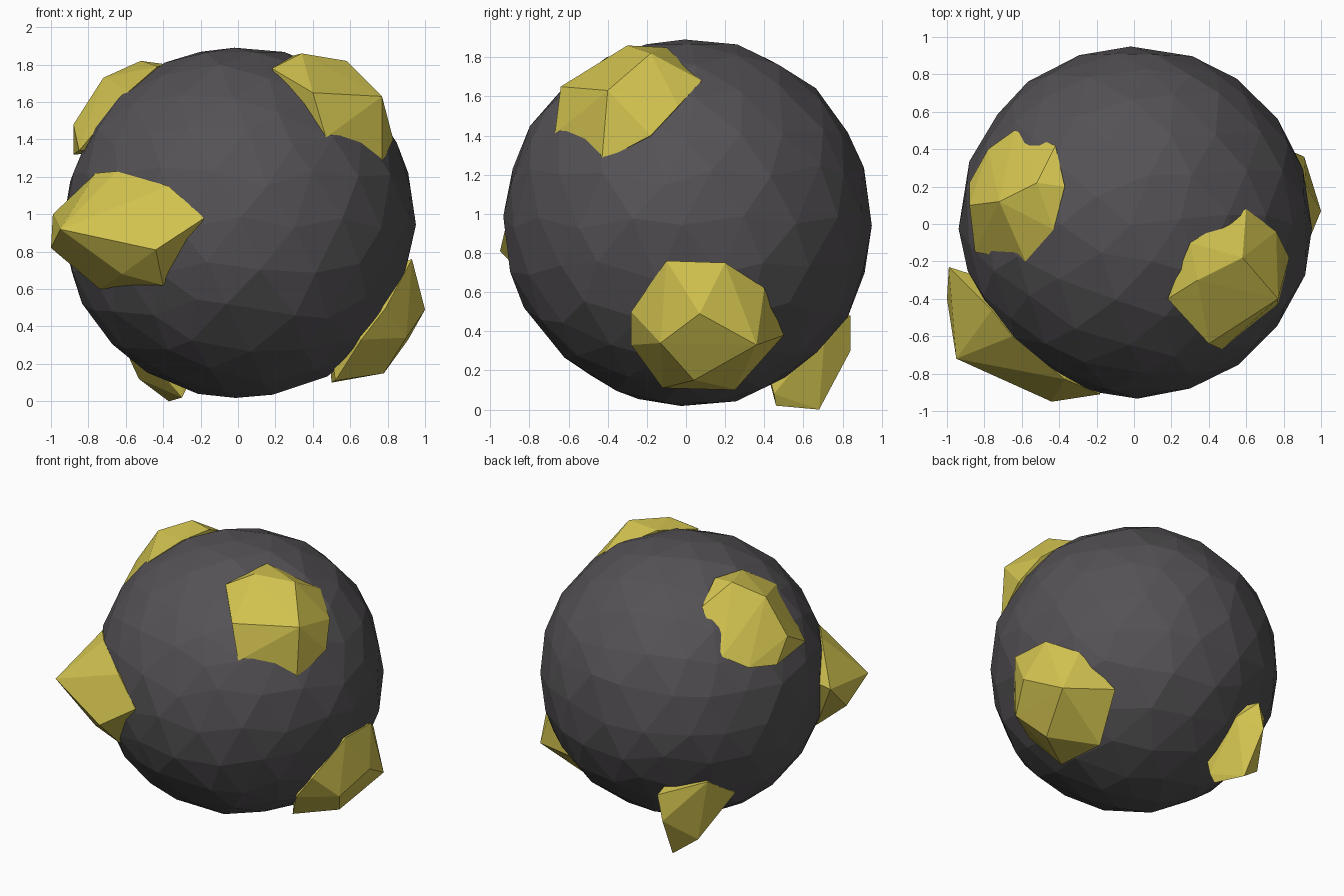
import bpy
import bmesh
import random
from mathutils import Vector

random.seed(4)
if "Cube" in bpy.data.objects:
    bpy.data.objects.remove(bpy.data.objects["Cube"], do_unlink=True)

CENTRE = Vector((0.01, 0.01, 0.955))
RADIUS = 0.945


def make_material(name, colour):
    mat = bpy.data.materials.new(name)
    mat.use_nodes = True
    mat.diffuse_color = colour
    mat.node_tree.nodes["Principled BSDF"].inputs["Base Color"].default_value = colour
    return mat


def make_object(name, bm, mat):
    bmesh.ops.recalc_face_normals(bm, faces=bm.faces)
    mesh = bpy.data.meshes.new(name)
    bm.to_mesh(mesh)
    bm.free()
    mesh.materials.append(mat)
    obj = bpy.data.objects.new(name, mesh)
    bpy.context.collection.objects.link(obj)
    return obj


def make_boulder(name, mat):
    """Faceted ball whose vertices slide a little along its surface."""
    bm = bmesh.new()
    bmesh.ops.create_icosphere(bm, subdivisions=3, radius=RADIUS)
    for vert in bm.verts:
        shift = Vector([random.uniform(-1, 1) for axis in range(3)]) * 0.045
        radius = RADIUS * random.uniform(0.99, 1.005)
        vert.co = CENTRE + (vert.co + shift).normalized() * radius
    return make_object(name, bm, mat)


def make_nugget(name, mat, peaks, rim):
    """Convex chunk: raised peaks, a rim on the boulder and a buried root."""
    bm = bmesh.new()
    for point in peaks + rim:
        bm.verts.new(point)
    middle = sum((Vector(p) for p in rim), Vector()) / len(rim)
    bm.verts.new(CENTRE + (middle - CENTRE).normalized() * RADIUS * 0.6)
    hull = bmesh.ops.convex_hull(bm, input=bm.verts)
    loose = set(hull["geom_interior"]) | set(hull["geom_unused"])
    spare = [v for v in loose if isinstance(v, bmesh.types.BMVert) and v.is_valid]
    bmesh.ops.delete(bm, geom=spare, context='VERTS')
    return make_object(name, bm, mat)


stone = make_material("dark_stone", (0.09, 0.084, 0.09, 1))
gold = make_material("yellow_ore", (0.65, 0.55, 0.08, 1))

make_boulder("boulder", stone)

# Large chunk on the front
make_nugget("front_nugget", gold,
            peaks=[(-.95, -.72, .92), (-.44, -.95, .81), (-1, -.4, .82),
                   (-.99, -.23, 1), (-.62, -.74, .68)],
            rim=[(-.18, -.91, .98), (-.37, -.83, 1.15), (-.65, -.6, 1.23),
                 (-.76, -.46, 1.22), (-.74, -.43, .6), (-.4, -.77, .62)])

# Chunk on the upper front corner
make_nugget("upper_left_nugget", gold,
            peaks=[(.4, -.64, 1.65), (.77, -.4, 1.63), (.58, -.18, 1.82),
                   (.34, -.3, 1.86)],
            rim=[(.47, -.67, 1.41), (.6, .08, 1.68), (.18, -.4, 1.78),
                 (.3, -.1, 1.85), (.83, -.18, 1.4), (.77, -.43, 1.27),
                 (.76, -.04, 1.55)])

# Chunk on the upper right side
make_nugget("upper_right_nugget", gold,
            peaks=[(-.88, .1, 1.48), (-.72, .12, 1.73), (-.52, .22, 1.82)],
            rim=[(-.64, .5, 1.42), (-.42, .42, 1.69), (-.37, .2, 1.8),
                 (-.43, -.03, 1.79), (-.58, -.2, 1.66), (-.85, -.15, 1.34),
                 (-.88, .22, 1.32), (-.78, .4, 1.34)])

# Chunk low on the left side
make_nugget("lower_left_nugget", gold,
            peaks=[(1, .07, .49), (.91, .36, .33), (.9, -.13, .34),
                   (.78, .04, .15)],
            rim=[(.93, -.1, .76), (.92, .2, .75), (.8, .4, .62),
                 (.58, .5, .38), (.5, .25, .1), (.52, -.12, .11),
                 (.79, -.28, .5), (.66, -.28, .33)])

# Chunk low on the back
make_nugget("lower_back_nugget", gold,
            peaks=[(-.37, .68, 0), (-.53, .62, .12), (-.4, .84, .3),
                   (-.36, .84, .48), (-.3, .46, .02)],
            rim=[(-.6, .61, .55), (-.66, .38, .4), (-.5, .4, .25),
                 (-.28, .71, .4), (-.27, .45, .08)])
